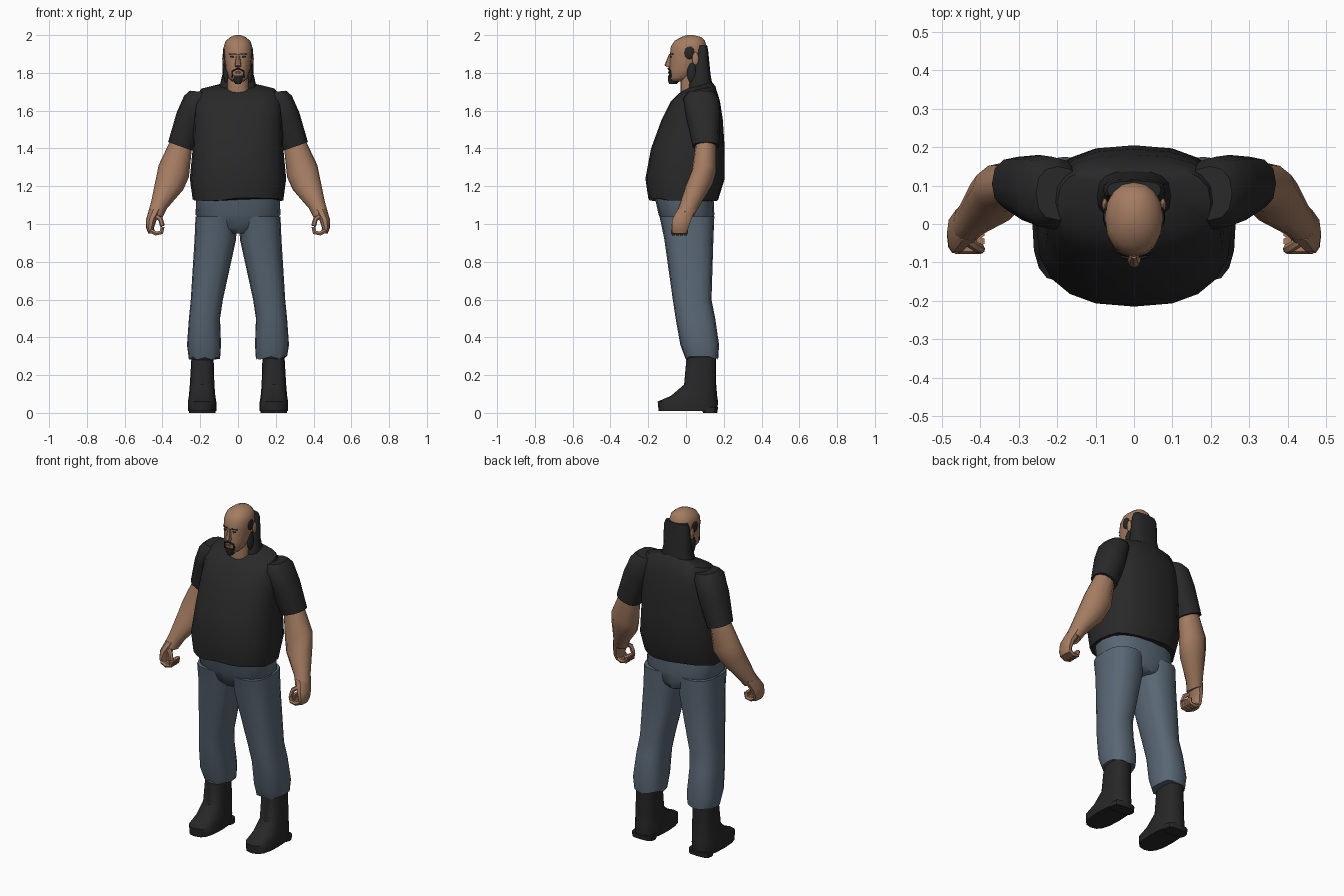
import bpy, bmesh, math, random

random.seed(4)
cube = bpy.data.objects.get("Cube")
if cube:
    bpy.data.objects.remove(cube, do_unlink=True)


def material(name, red, green, blue):
    made = bpy.data.materials.new(name)
    made.use_nodes = True
    made.diffuse_color = (red, green, blue, 1)
    shader = made.node_tree.nodes["Principled BSDF"]
    shader.inputs["Base Color"].default_value = (red, green, blue, 1)
    shader.inputs["Roughness"].default_value = .9
    return made


skin = material("tan skin", .37, .2, .12)
cloth = material("charcoal cloth", .022, .022, .022)
denim = material("blue denim", .1, .135, .175)
leather = material("black leather", .02, .02, .02)
hair = material("dark hair", .02, .02, .02)
lips = material("brown lips", .17, .08, .05)


def finish(obj, name, mat, angle):
    obj.name = name
    obj.data.materials.clear()
    obj.data.materials.append(mat)
    bpy.ops.object.select_all(action="DESELECT")
    obj.select_set(True)
    bpy.context.view_layer.objects.active = obj
    bpy.ops.object.shade_smooth_by_angle(angle=math.radians(angle))


def ring(z, inner, outer, front, back, slope=0, lean=0):
    """One cross-section; slope tips it along x and lean along y."""
    return z, inner, outer, front, back, slope, lean


def middle_ring(z, half, front, back, lean=0):
    return ring(z, -half, half, front, back, lean=lean)


def ring_points(section, sides, power, side, ragged):
    """Points of a rounded-box outline around one cross-section."""
    z, inner, outer, front, back, slope, lean = section
    for i in range(sides):
        turn = math.tau * i / sides
        across, along = math.cos(turn), math.sin(turn)
        dx = math.copysign(abs(across) ** (2 / power), across) * (outer - inner) / 2
        dy = math.copysign(abs(along) ** (2 / power), along) * (back - front) / 2
        rise = slope * dx + lean * dy + random.uniform(-ragged, ragged)
        yield side * ((inner + outer) / 2 + dx), (front + back) / 2 + dy, z + rise


def loft(name, mat, *rings, sides=16, power=2.4, side=1, ragged=0, angle=40):
    """Skin the rings from the bottom up; ragged roughens the lowest edge."""
    bm = bmesh.new()
    loops = []
    for section in rings:
        rough = 0 if loops else ragged
        points = ring_points(section, sides, power, side, rough)
        loops.append([bm.verts.new(point) for point in points])
    for low, high in zip(loops, loops[1:]):
        for i in range(sides):
            bm.faces.new((low[i - 1], low[i], high[i], high[i - 1]))
    bm.faces.new(loops[0])
    bm.faces.new(loops[-1])
    bmesh.ops.recalc_face_normals(bm, faces=bm.faces)
    mesh = bpy.data.meshes.new(name)
    bm.to_mesh(mesh)
    bm.free()
    obj = bpy.data.objects.new(name, mesh)
    bpy.context.collection.objects.link(obj)
    finish(obj, name, mat, angle)


def tube(name, mat, radius, *points):
    curve = bpy.data.curves.new(name, "CURVE")
    curve.dimensions = "3D"
    curve.bevel_depth = radius
    curve.bevel_resolution = 1
    curve.use_fill_caps = True
    line = curve.splines.new("POLY")
    line.points.add(len(points) - 1)
    for target, point in zip(line.points, points):
        target.co = (*point, 1)
    obj = bpy.data.objects.new(name, curve)
    bpy.context.collection.objects.link(obj)
    bpy.ops.object.select_all(action="DESELECT")
    obj.select_set(True)
    bpy.context.view_layer.objects.active = obj
    bpy.ops.object.convert(target="MESH")
    finish(bpy.context.object, name, mat, angle=50)


def blob(name, mat, centre, size):
    bpy.ops.mesh.primitive_uv_sphere_add(segments=10, ring_count=6, location=centre)
    bpy.context.object.scale = size
    finish(bpy.context.object, name, mat, angle=60)


# Shirt body with a heavy belly and a collar that dips at the front
loft("shirt_body", cloth,
     middle_ring(z=1.13, half=.24, front=-.2, back=.17),
     middle_ring(z=1.24, half=.255, front=-.215, back=.205),
     middle_ring(z=1.4, half=.24, front=-.185, back=.205),
     middle_ring(z=1.55, half=.235, front=-.13, back=.195),
     middle_ring(z=1.65, half=.23, front=-.08, back=.18),
     middle_ring(z=1.71, half=.2, front=-.04, back=.155, lean=.2),
     middle_ring(z=1.735, half=.08, front=0, back=.135, lean=.3),
     sides=20, power=2.5, ragged=.01)

# Trouser seat
loft("trouser_seat", denim,
     middle_ring(z=.95, half=.05, front=-.09, back=.13),
     middle_ring(z=.98, half=.17, front=-.115, back=.14),
     middle_ring(z=1.05, half=.225, front=-.145, back=.15),
     middle_ring(z=1.16, half=.22, front=-.17, back=.145), power=2.6)

# Neck, head and nose
loft("neck", skin,
     middle_ring(z=1.66, half=.06, front=-.03, back=.1),
     middle_ring(z=1.82, half=.055, front=-.03, back=.1))
loft("head", skin,
     middle_ring(z=1.755, half=.03, front=-.08, back=-.02),
     middle_ring(z=1.775, half=.05, front=-.09, back=.03),
     middle_ring(z=1.82, half=.065, front=-.09, back=.09),
     middle_ring(z=1.9, half=.075, front=-.085, back=.11),
     middle_ring(z=1.94, half=.075, front=-.08, back=.11),
     middle_ring(z=1.97, half=.065, front=-.06, back=.1),
     middle_ring(z=1.99, half=.04, front=-.025, back=.08),
     middle_ring(z=2, half=.015, front=.005, back=.04), power=2.2, angle=60)
loft("nose", skin,
     middle_ring(z=1.83, half=.014, front=-.1, back=-.07),
     middle_ring(z=1.84, half=.017, front=-.114, back=-.07),
     middle_ring(z=1.9, half=.008, front=-.09, back=-.07), sides=8)

# Long hair at the back, goatee, moustache and mouth
loft("back_hair", hair,
     middle_ring(z=1.7, half=.1, front=.01, back=.14),
     middle_ring(z=1.74, half=.095, front=.01, back=.14),
     middle_ring(z=1.79, half=.083, front=.03, back=.13),
     middle_ring(z=1.92, half=.08, front=.06, back=.117),
     middle_ring(z=1.945, half=.07, front=.065, back=.112), power=2.8)
loft("goatee", hair,
     middle_ring(z=1.74, half=.014, front=-.09, back=-.05),
     middle_ring(z=1.76, half=.026, front=-.097, back=-.03),
     middle_ring(z=1.785, half=.025, front=-.097, back=-.06), sides=10)
blob("mouth", lips, centre=(0, -.091, 1.802), size=(.017, .005, .006))

for label, side in (("left_", 1), ("right_", -1)):
    # Face details
    blob(label + "eye", hair, centre=(side * .03, -.079, 1.885), size=(.012, .004, .005))
    blob(label + "ear", skin, centre=(side * .076, .05, 1.875), size=(.008, .018, .035))
    blob(label + "sideburn", hair, centre=(side * .07, .018, 1.907), size=(.011, .028, .036))
    blob(label + "jaw_hair", hair, centre=(side * .062, .03, 1.8), size=(.016, .025, .055))
    tube(label + "eyebrow", hair, .004, (side * .014, -.083, 1.9), (side * .046, -.07, 1.9))
    tube(label + "moustache", hair, .006,
         (0, -.093, 1.824), (side * .03, -.084, 1.81), (side * .03, -.08, 1.775))

    # Sleeve and bare arm
    loft(label + "sleeve", cloth,
         ring(z=1.41, inner=.235, outer=.37, front=.035, back=.175, slope=.35),
         ring(z=1.57, inner=.17, outer=.325, front=0, back=.18, slope=.25),
         ring(z=1.665, inner=.14, outer=.285, front=-.015, back=.175, slope=.2),
         ring(z=1.7, inner=.14, outer=.255, front=.01, back=.15, slope=.1),
         sides=12, side=side)
    loft(label + "arm", skin,
         ring(z=1.05, inner=.4, outer=.475, front=-.055, back=.045, slope=.4),
         ring(z=1.1, inner=.375, outer=.46, front=-.035, back=.075, slope=.4),
         ring(z=1.21, inner=.29, outer=.435, front=0, back=.14, slope=.4),
         ring(z=1.28, inner=.26, outer=.42, front=.03, back=.16, slope=.4),
         ring(z=1.46, inner=.24, outer=.34, front=.055, back=.16, slope=.4),
         sides=12, power=2, side=side)

    # Half closed hand
    loft(label + "palm", skin,
         ring(z=.95, inner=.44, outer=.475, front=-.07, back=.005),
         ring(z=.98, inner=.445, outer=.487, front=-.077, back=.015),
         ring(z=1.025, inner=.43, outer=.487, front=-.075, back=.03),
         ring(z=1.08, inner=.395, outer=.47, front=-.045, back=.055),
         sides=10, side=side)
    for finger in range(4):
        y = finger * .021 - .066
        tube(label + "finger", skin, .0125, (side * .465, y, .965), (side * .435, y, .95),
             (side * .405, y, .955), (side * .4, y, .985))
    tube(label + "thumb", skin, .013,
         (side * .44, -.04, 1.045), (side * .41, -.06, 1.025), (side * .4, -.065, .99))

    # Trouser leg with a ragged cuff
    loft(label + "trouser_leg", denim,
         ring(z=.29, inner=.095, outer=.26, front=-.005, back=.17),
         ring(z=.36, inner=.09, outer=.27, front=-.03, back=.175),
         ring(z=.5, inner=.095, outer=.26, front=-.055, back=.155),
         ring(z=.6, inner=.08, outer=.25, front=-.07, back=.135),
         ring(z=.92, inner=.01, outer=.23, front=-.115, back=.145),
         ring(z=1.04, inner=.005, outer=.225, front=-.14, back=.15),
         power=2.6, side=side, ragged=.01)

    # Boot and heel
    loft(label + "boot", leather,
         ring(z=.01, inner=.115, outer=.265, front=-.145, back=.165),
         ring(z=.06, inner=.115, outer=.265, front=-.15, back=.17),
         ring(z=.09, inner=.12, outer=.26, front=-.08, back=.165),
         ring(z=.15, inner=.125, outer=.255, front=-.01, back=.16),
         ring(z=.32, inner=.13, outer=.245, front=.005, back=.16),
         power=2.7, side=side)
    loft(label + "boot_heel", leather,
         ring(z=0, inner=.12, outer=.26, front=.09, back=.165),
         ring(z=.03, inner=.12, outer=.26, front=.08, back=.17),
         sides=12, power=3, side=side)
